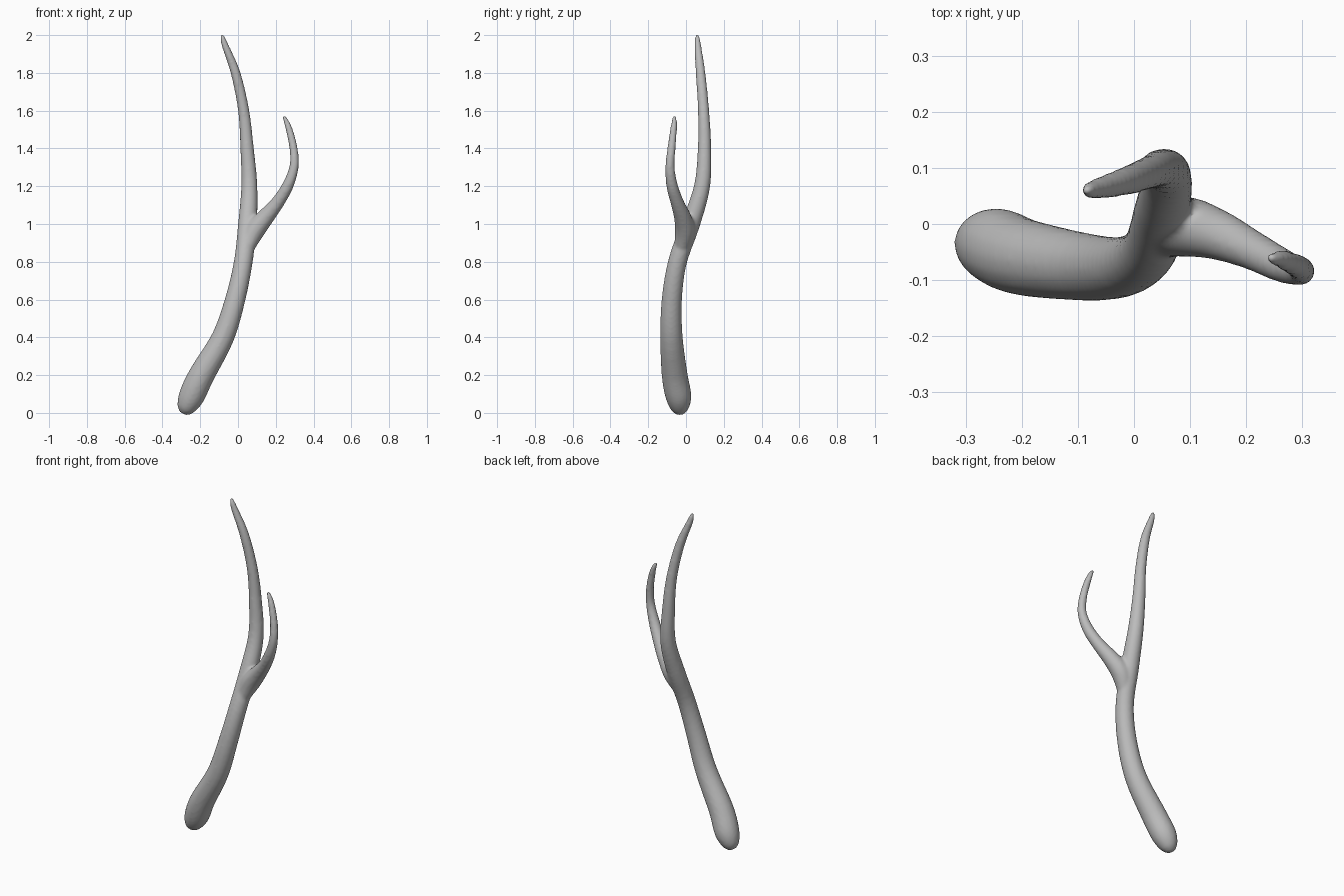
import bpy, bmesh, math
from mathutils import Vector

if "Cube" in bpy.data.objects:
    bpy.data.objects.remove(bpy.data.objects["Cube"], do_unlink=True)

SIDES, STEPS = 16, 5

mat = bpy.data.materials.new("plain grey")
mat.use_nodes = True
grey = (0.5, 0.5, 0.5, 1)
mat.diffuse_color = grey
mat.node_tree.nodes["Principled BSDF"].inputs["Base Color"].default_value = grey


def spline(points):
    """Smooth path through x, y, z, radius points."""
    p = [Vector(q) for q in points]
    p = [2 * p[0] - p[1]] + p + [2 * p[-1] - p[-2]]
    path = []
    for a, b, c, d in zip(p, p[1:], p[2:], p[3:]):
        for i in range(STEPS):
            t = i / STEPS
            path.append(0.5 * (2 * b + (c - a) * t + (2 * a - 5 * b + 4 * c - d) * t * t
                               + (3 * b - a - 3 * c + d) * t ** 3))
    return path + [p[-2]]


def sweep(bm, points):
    """Tapered round limb with closed ends."""
    path = spline(points)
    rings = []
    for i, q in enumerate(path):
        ahead, behind = path[min(i + 1, len(path) - 1)], path[max(i - 1, 0)]
        tangent = (ahead - behind).to_3d().normalized()
        u = Vector((0, 1, 0)).cross(tangent).normalized()
        v = tangent.cross(u)
        ring = []
        for k in range(SIDES):
            a = math.tau * k / SIDES
            ring.append(bm.verts.new(q.to_3d() + (u * math.cos(a) + v * math.sin(a)) * q.w))
        rings.append(ring)
    for r, s in zip(rings, rings[1:]):
        for k in range(SIDES):
            n = (k + 1) % SIDES
            bm.faces.new((r[k], r[n], s[n], s[k]))
    bm.faces.new(rings[0][::-1])
    bm.faces.new(rings[-1])


# Main stem, from the blunt foot to the upper tip
stem = [(-.292, -.03, -.003, .022), (-.276, -.033, .027, .05), (-.245, -.04, .09, .069),
        (-.193, -.06, .2, .069), (-.08, -.077, .4, .06), (-.015, -.075, .6, .054),
        (.028, -.045, .8, .05), (.05, .025, 1.0, .05), (.06, .085, 1.2, .043),
        (.048, .098, 1.4, .036), (.03, .093, 1.6, .03), (-.013, .077, 1.8, .026),
        (-.07, .062, 1.95, .018), (-.086, .06, 2.003, .01)]

# Side branch, flared where it leaves the stem
branch = [(.04, -.025, .86, .038), (.085, -.005, .96, .054), (.145, -.018, 1.035, .046),
          (.207, -.045, 1.11, .036), (.262, -.073, 1.2, .031), (.296, -.085, 1.3, .025),
          (.294, -.077, 1.4, .022), (.268, -.065, 1.51, .018), (.242, -.06, 1.573, .01)]

bm = bmesh.new()
sweep(bm, stem)
sweep(bm, branch)
mesh = bpy.data.meshes.new("forked_branch")
bm.to_mesh(mesh)
bm.free()
mesh.materials.append(mat)
limb = bpy.data.objects.new("forked_branch", mesh)
bpy.context.collection.objects.link(limb)

# Fuse both limbs into one surface with a soft fork
fuse = limb.modifiers.new("fuse", "REMESH")
fuse.mode = "VOXEL"
fuse.voxel_size = 0.008
fuse.use_smooth_shade = True
soften = limb.modifiers.new("soften", "SMOOTH")
soften.factor = 0.5
soften.iterations = 8
